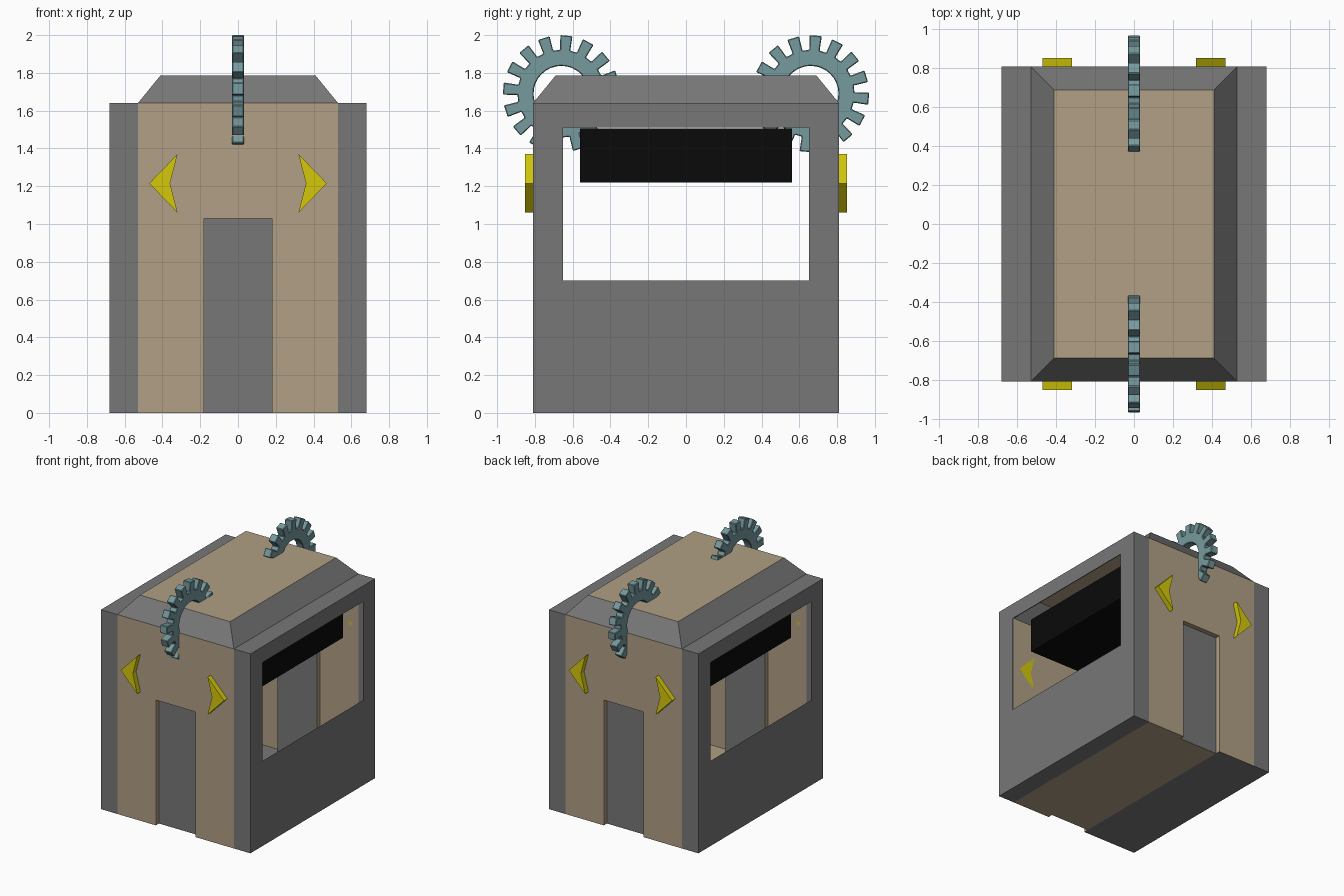
import bpy, math

if "Cube" in bpy.data.objects:
    bpy.data.objects.remove(bpy.data.objects["Cube"])

def mat(name, c):
    m = bpy.data.materials.new(name)
    m.diffuse_color = (*c, 1)
    m.use_nodes = True
    m.node_tree.nodes["Principled BSDF"].inputs["Base Color"].default_value = m.diffuse_color
    return m

GREY = mat("grey stone", (0.185, 0.185, 0.185))
TAN = mat("tan plaster", (0.44, 0.35, 0.235))
YELLOW = mat("yellow", (0.66, 0.58, 0.003))
TEAL = mat("teal metal", (0.18, 0.32, 0.34))
BLACK = mat("black", (0.003, 0.003, 0.003))

def obj(name, verts, faces, mats, idx=None):
    me = bpy.data.meshes.new(name)
    me.from_pydata(verts, [], faces)
    for m in mats:
        me.materials.append(m)
    if idx:
        for p, i in zip(me.polygons, idx):
            p.material_index = i
    me.update()
    o = bpy.data.objects.new(name, me)
    bpy.context.collection.objects.link(o)
    return o

def sheets(name, quads, material):
    """Object made of separate flat quads."""
    verts = [v for q in quads for v in q]
    faces = [tuple(range(4 * i, 4 * i + 4)) for i in range(len(quads))]
    return obj(name, verts, faces, [material])

def rect_x(x, y0, y1, z0, z1):
    q = [(x, y0, z0), (x, y1, z0), (x, y1, z1), (x, y0, z1)]
    return q if x > 0 else q[::-1]

def rect_y(y, x0, x1, z0, z1):
    q = [(x0, y, z0), (x1, y, z0), (x1, y, z1), (x0, y, z1)]
    return q if y < 0 else q[::-1]

def rect_z(z, x0, x1, y0, y1, up=True):
    q = [(x0, y0, z), (x1, y0, z), (x1, y1, z), (x0, y1, z)]
    return q if up else q[::-1]

def prism(name, profile, depth0, depth1, axis, material):
    """Extrude a 2D profile along x (profile y,z) or y (profile x,z)."""
    def place(p, d):
        return (d, p[0], p[1]) if axis == 'x' else (p[0], d, p[1])
    n = len(profile)
    verts = [place(p, d) for d in (depth0, depth1) for p in profile]
    faces = [tuple(range(n))[::-1], tuple(range(n, 2 * n))]
    faces += [(i, (i + 1) % n, n + (i + 1) % n, n + i) for i in range(n)]
    o = obj(name, verts, faces, [material])
    recalc(o)
    return o

def recalc(o):
    import bmesh
    bm = bmesh.new()
    bm.from_mesh(o.data)
    bmesh.ops.recalc_face_normals(bm, faces=bm.faces)
    bm.to_mesh(o.data)
    bm.free()

W, P, L, H = 0.53, 0.68, 0.81, 1.64      # wall half width, outer half width, half length, height
DW, DH, DY = 0.18, 1.03, 0.77            # door half width, height, recessed plane

# End walls with recessed doors and arrow signs
for s, end in ((-1, "front"), (1, "back")):
    y, d = s * L, s * DY
    sheets(end + "_wall", [
        rect_y(y, -W, -DW, 0, H), rect_y(y, DW, W, 0, H), rect_y(y, -DW, DW, DH, H),
        [(-DW, y, 0), (-DW, d, 0), (-DW, d, DH), (-DW, y, DH)],
        [(DW, y, 0), (DW, d, 0), (DW, d, DH), (DW, y, DH)],
        [(-DW, y, DH), (DW, y, DH), (DW, d, DH), (-DW, d, DH)]], TAN)
    sheets(end + "_door", [rect_y(d, -DW, DW, 0, DH)], GREY)
    for m, side in ((-1, "left"), (1, "right")):
        arrow = [(m * x, z) for x, z in
                 ((0.47, 1.215), (0.32, 1.37), (0.36, 1.215), (0.32, 1.06))]
        prism(f"{end}_{side}_arrow", arrow, s * L, s * 0.853, 'y', YELLOW)

# Side panels: hollow shells with a large window opening
for s, side in ((-1, "left"), (1, "right")):
    x = s * P
    a, b = sorted((s * W, x))
    sheets(side + "_panel", [
        rect_x(x, -L, L, 0, 0.70), rect_x(x, -L, L, 1.51, H),
        rect_x(x, -L, -0.65, 0.70, 1.51), rect_x(x, 0.65, L, 0.70, 1.51),
        rect_y(-L, a, b, 0, H), rect_y(L, a, b, 0, H),
        rect_z(H, a, b, -L, L), rect_z(0, a, b, -L, L, False)], GREY)

# Floor in two colours, notched at the doorways
sheets("tan_floor", [rect_z(0, -DW, DW, -DY, DY, False), rect_z(0, DW, W, -L, L, False)], TAN)
sheets("grey_floor", [rect_z(0, -W, -DW, -L, L, False)], GREY)

# Sloped roof, open underneath
RX, RY, RZ = 0.41, 0.69, 1.787
obj("roof",
    rect_z(H, -W, W, -L, L) + rect_z(RZ, -RX, RX, -RY, RY),
    [(4, 5, 6, 7)] + [(i, (i + 1) % 4, 4 + (i + 1) % 4, 4 + i) for i in range(4)],
    [TAN, GREY], [0, 1, 1, 1, 1])

# Black box hanging behind the windows
prism("hanging_box", [(-0.56, 1.22), (0.56, 1.22), (0.56, 1.505), (-0.56, 1.505)],
      -0.565, 0.565, 'x', BLACK)

# Gear rings set through the roof ends
def gear(name, cy, cz, teeth=16, ri=0.147, rr=0.232, ro=0.31, hx=0.032):
    pts = []
    step = 2 * math.pi / teeth
    for i in range(teeth):
        c = math.radians(85) + i * step
        for r, a in ((rr, -0.118), (ro, -0.104), (ro, 0.104), (rr, 0.118)):
            pts.append((r, c + a))
    n = len(pts)
    verts = []
    for x in (-hx, hx):
        for r, a in pts:
            verts.append((x, cy + r * math.cos(a), cz + r * math.sin(a)))
        for r, a in pts:
            verts.append((x, cy + ri * math.cos(a), cz + ri * math.sin(a)))
    faces = []
    for i in range(n):
        j = (i + 1) % n
        faces += [(i, n + i, n + j, j), (2 * n + i, 2 * n + j, 3 * n + j, 3 * n + i),
                  (i, j, 2 * n + j, 2 * n + i), (n + i, 3 * n + i, 3 * n + j, n + j)]
    o = obj(name, verts, faces, [TEAL])
    recalc(o)
    b = o.modifiers.new("soft edges", 'BEVEL')
    b.width, b.segments, b.limit_method = 0.006, 1, 'ANGLE'
    b.angle_limit = math.radians(40)

gear("front_gear", -0.66, 1.69)
gear("back_gear", 0.66, 1.69)
